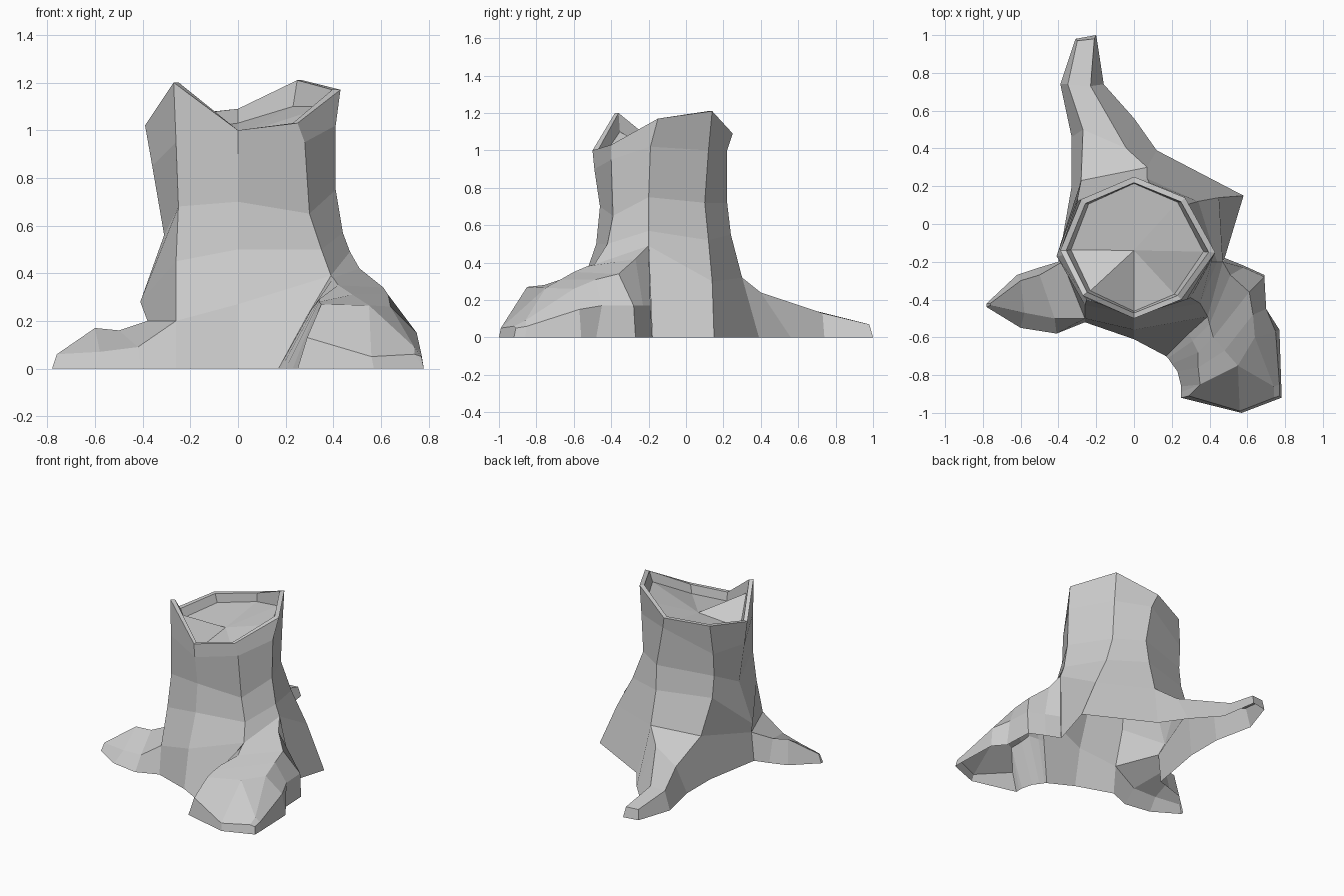
import bpy
import bmesh

default_cube = bpy.data.objects.get("Cube")
if default_cube:
    bpy.data.objects.remove(default_cube, do_unlink=True)


def make_material(name, colour):
    material = bpy.data.materials.new(name)
    material.use_nodes = True
    material.diffuse_color = colour
    material.node_tree.nodes["Principled BSDF"].inputs["Base Color"].default_value = colour
    return material


wood = make_material("pale grey wood", (.6, .6, .6, 1))


def loft(name, sections, closed=False, cap_end=False, openings=()):
    """Skin a row of matching sections; points without a height lie on the ground.
    The first band of faces is left out at the columns listed as openings."""
    bm = bmesh.new()
    rows = []
    for section in sections:
        row = []
        for point in section:
            height = point[2] if len(point) > 2 else 0
            row.append(bm.verts.new((point[0], point[1], height)))
        rows.append(row)
    for lower, upper in zip(rows, rows[1:]):
        count = len(lower)
        for i in range(count if closed else count - 1):
            if lower is rows[0] and i in openings:
                continue
            j = (i + 1) % count
            bm.faces.new((lower[i], lower[j], upper[j], upper[i]))
    if cap_end:
        bm.faces.new(rows[-1])
    # Merge repeated points, so that a section may taper to an edge or a tip
    bmesh.ops.remove_doubles(bm, verts=bm.verts[:], dist=.001)
    bmesh.ops.recalc_face_normals(bm, faces=bm.faces[:])
    mesh = bpy.data.meshes.new(name)
    bm.to_mesh(mesh)
    bm.free()
    mesh.materials.append(wood)
    obj = bpy.data.objects.new(name, mesh)
    bpy.context.scene.collection.objects.link(obj)
    return obj


# Trunk: eight-sided rings from the ground to the broken rim, starting at the front
base = [(0, -.61), (.17, -.7), (.48, -.18), (.58, .15),
        (.12, .39), (-.33, .2), (-.4, -.2), (-.26, -.52)]
flare = [(0, -.56, .27), (.39, -.49, .39), (.47, -.2, .49), (.45, .14, .3),
         (.07, .3, .32), (-.28, .23, .31), (-.38, -.2, .2), (-.26, -.5, .2)]
upper_rings = [
    [(0, -.48, .5), (.35, -.42, .5), (.44, -.2, .57), (.34, .12, .52),
     (.07, .24, .55), (-.3, .13, .55), (-.41, -.17, .28), (-.26, -.43, .45)],
    [(0, -.46, .7), (.3, -.39, .65), (.41, -.2, .75), (.27, .1, .72),
     (.08, .22, .72), (-.3, .11, .7), (-.31, -.16, .56), (-.25, -.4, .68)],
    [(0, -.49, .9), (.28, -.4, .95), (.41, -.19, 1.02), (.27, .12, 1),
     (.03, .22, 1), (-.3, .12, .86), (-.36, -.15, .85), (-.26, -.39, .95)],
]
rim = [(0, -.5, 1), (.25, -.4, 1.03), (.43, -.15, 1.17), (.27, .14, 1.21),
       (0, .25, 1.09), (-.28, .13, 1.06), (-.39, -.14, 1.02), (-.27, -.38, 1.2)]

# Hollow top: thin rim, short inner wall and a shallow dished floor
hollow_x, hollow_y, hollow_z = 0, -.14, .98


def inset(point, factor):
    return (hollow_x + (point[0] - hollow_x) * factor,
            hollow_y + (point[1] - hollow_y) * factor,
            point[2])


inner_rim = [inset(p, .92) for p in rim]
floor_edge = [(x * .93, y * .98, min(z - .06, 1.1)) for x, y, z in inner_rim]
floor_centre = [(hollow_x, hollow_y, hollow_z)] * len(rim)

# The three roots grow out of openings in the lowest band of the trunk
front_side, right_side, back_side, left_side = 1, 2, 4, 5
flank, shoulder = 6, 7
loft("stump_trunk",
     [base, flare] + upper_rings + [rim, inner_rim, floor_edge, floor_centre],
     closed=True, openings=(front_side, back_side, flank))

# Long back root: each section runs from one ground edge over the top to the other
loft("back_root", [
    [base[left_side], flare[left_side], flare[back_side], base[back_side]],
    [(-.33, .46), (-.27, .5, .19), (-.04, .4, .24), (0, .56)],
    [(-.39, .74), (-.35, .74, .13), (-.23, .73, .13), (-.16, .74)],
    [(-.31, .98), (-.3, .97, .07), (-.21, .98, .07), (-.2, 1)],
], cap_end=True)

# Low pointed side root
loft("right_root", [
    [base[flank], flare[flank], flare[shoulder], base[shoulder]],
    [(-.5, -.23), (-.5, -.27, .16), (-.42, -.5, .09), (-.41, -.58)],
    [(-.62, -.27), (-.6, -.3, .17), (-.58, -.47, .07), (-.6, -.55)],
    [(-.78, -.42), (-.76, -.42, .06), (-.76, -.43, .06), (-.78, -.44)],
], cap_end=True)

# Broad front root with a sloping toe that closes on the ground
toe_left, toe_tip, toe_right = (.25, -.92), (.57, -1), (.78, -.92)
brow_left, brow_middle = (.35, -.85, .27), (.55, -.75, .265)
loft("front_root", [
    [base[front_side], (.29, -.58, .22), flare[front_side],
     flare[right_side], (.48, -.19, .17), base[right_side]],
    [(.18, -.71), (.31, -.62, .25), (.4, -.53, .38),
     (.51, -.27, .42), (.58, -.23, .17), (.58, -.22)],
    [(.2, -.74), (.34, -.68, .29), (.42, -.6, .35),
     (.61, -.36, .34), (.69, -.28, .17), (.69, -.27)],
    [(.23, -.78), (.34, -.76, .28), (.48, -.67, .31),
     (.63, -.48, .31), (.7, -.45, .17), (.7, -.48)],
    [(.25, -.86), brow_left, brow_middle,
     (.64, -.6, .26), (.75, -.57, .15), (.77, -.56)],
    [(.25, -.89), brow_left, brow_middle,
     (.74, -.86, .09), (.77, -.85, .06), (.78, -.86)],
    [toe_left, (.29, -.91, .13), (.56, -.99, .05),
     (.74, -.92, .06), (.77, -.91, .05), toe_right],
    [toe_left, toe_left, toe_tip, toe_right, toe_right, toe_right],
])
